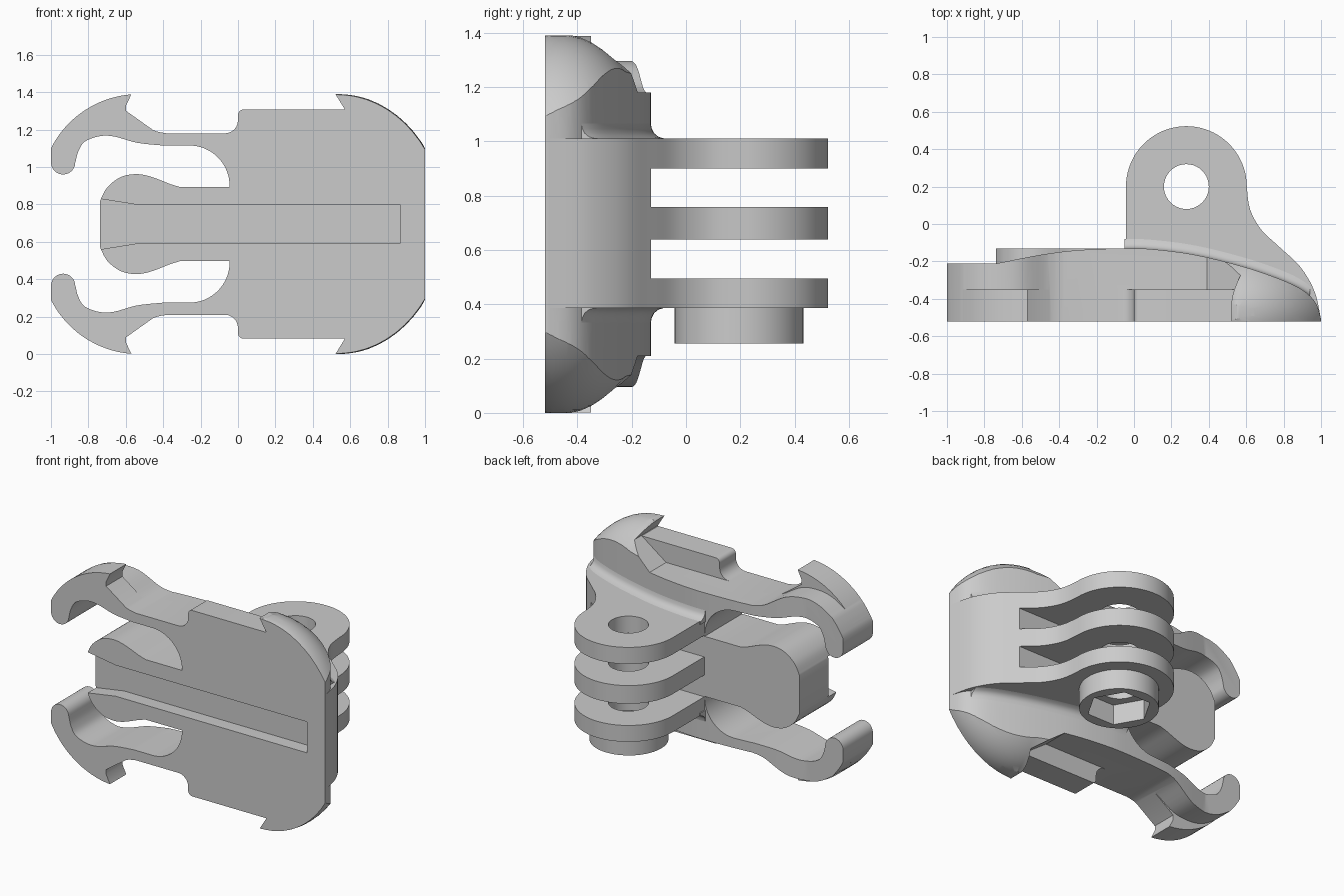
import bpy, bmesh, math
from mathutils import Vector

MID = 0.695      # height of the symmetry plane
FRONT = -0.52    # flat front face

if "Cube" in bpy.data.objects:
    bpy.data.objects.remove(bpy.data.objects["Cube"])

grey = bpy.data.materials.new("plain grey plastic")
grey.use_nodes = True
grey.diffuse_color = (0.6, 0.6, 0.6, 1)
grey.node_tree.nodes["Principled BSDF"].inputs["Base Color"].default_value = (0.6, 0.6, 0.6, 1)


def make(name, bm):
    bmesh.ops.recalc_face_normals(bm, faces=bm.faces)
    mesh = bpy.data.meshes.new(name)
    bm.to_mesh(mesh)
    bm.free()
    mesh.materials.append(grey)
    obj = bpy.data.objects.new(name, mesh)
    bpy.context.collection.objects.link(obj)
    return obj


def prism(name, pts, axis, lo, hi):
    """Extrude an outline: axis 'y' takes (x, z) points, axis 'z' takes (x, y)."""
    bm = bmesh.new()
    place = (lambda p, d: (p[0], d, p[1])) if axis == "y" else (lambda p, d: (p[0], p[1], d))
    face = bm.faces.new([bm.verts.new(place(p, lo)) for p in pts])
    new = bmesh.ops.extrude_face_region(bm, geom=[face])["geom"]
    shift = Vector((0, hi - lo, 0) if axis == "y" else (0, 0, hi - lo))
    bmesh.ops.translate(bm, vec=shift, verts=[v for v in new if isinstance(v, bmesh.types.BMVert)])
    return make(name, bm)


def arc(cx, cy, r, a0, a1, n=16):
    angles = [math.radians(a0 + (a1 - a0) * i / n) for i in range(n + 1)]
    return [(cx + r * math.cos(a), cy + r * math.sin(a)) for a in angles]


def smooth(pts, n=5):
    """Catmull-Rom curve through the points."""
    ext = [pts[0]] + pts + [pts[-1]]
    out = []
    for a, b, c, d in zip(ext, ext[1:], ext[2:], ext[3:]):
        for i in range(n):
            t = i / n
            out.append(tuple(0.5 * (2 * q + (r - p) * t + (2 * p - 5 * q + 4 * r - s) * t * t
                                    + (3 * q - p - 3 * r + s) * t ** 3)
                             for p, q, r, s in zip(a, b, c, d)))
    return out + [pts[-1]]


def flip(pts):
    return [(x, 2 * MID - z) for x, z in reversed(pts)]


def combine(obj, tool, operation):
    mod = obj.modifiers.new("combine", "BOOLEAN")
    mod.operation, mod.object, mod.solver = operation, tool, "EXACT"
    bpy.context.view_layer.objects.active = obj
    bpy.ops.object.modifier_apply(modifier=mod.name)
    bpy.data.objects.remove(tool)


# Plate with two spring arms: upper half outline, then its mirror image
gap = (arc(-0.26, 0.9, 0.215, 0, 90)
       + smooth([(-0.4, 1.115), (-0.54, 1.13), (-0.66, 1.163), (-0.74, 1.165),
                 (-0.82, 1.135), (-0.855, 1.08), (-0.87, 1.02)]))
tip = arc(-0.935, 1.025, 0.065, 0, -180, 12)
arm_back = smooth([(-0.92, 1.217), (-0.83, 1.272), (-0.73, 1.295), (-0.6, 1.28),
                   (-0.46, 1.2), (-0.38, 1.18)])
dome_edge = arc(0.53, 0.864, 0.526, 91, 26.7, 20)
half = (gap + tip + arc(-0.53, 0.864, 0.526, 153.3, 140, 4) + arm_back
        + [(0.39, 1.18), (0.57, 1.31)] + dome_edge)
body = prism("clip_body", half + flip(half), "y", FRONT, 0.0)

# Crowned back of the plate
ridge = smooth([(-0.73, -0.21), (-0.5, -0.165), (-0.3, -0.14), (-0.05, -0.13), (0.1, -0.135),
                (0.3, -0.16), (0.5, -0.205), (0.7, -0.265), (0.88, -0.34), (0.97, -0.42),
                (1.005, -0.53)])
crown = prism("crown_cutter", [(-1.1, -0.21)] + ridge + [(1.005, -0.6), (-1.1, -0.6)], "z", -0.1, 1.5)
combine(body, crown, "INTERSECT")

# Rounded end: half ellipsoid running into a widening tube
bm = bmesh.new()
bmesh.ops.create_uvsphere(bm, u_segments=64, v_segments=32, radius=1)
for v in bm.verts:
    tail = v.co.x < 0.001
    grow = 1.6 if tail else 1
    v.co = (0.53 + 0.58 * v.co.x - (2 if tail else 0),
            -0.47 + 0.42 * v.co.y * grow, MID + 0.697 * v.co.z * grow)
combine(body, make("dome_cutter", bm), "INTERSECT")

# Low side rails and low hook barbs on the arms
rail = arc(-0.07, 1.25, 0.07, -90, 0, 6) + arc(0.03, 1.278, 0.03, 180, 90, 5) + \
    [(0.6, 1.308), (0.6, 1.15), (-0.07, 1.15)]
barb = arc(-0.53, 0.864, 0.526, 148, 94.4, 14) + \
    [(-0.598, 1.33), (-0.598, 1.3), (-0.45, 1.195), (-0.5, 1.165), (-0.7, 1.2), (-0.9, 1.14)]
for outline, label in ((rail, "rail"), (barb, "barb")):
    for pts in (outline, flip(outline)):
        combine(body, prism(label, pts, "y", FRONT, -0.35), "UNION")

# Centre tongue
side = [(-0.02, 0.893), (-0.31, 0.893)] + \
    smooth([(-0.36, 0.908), (-0.47, 0.95), (-0.55, 0.962), (-0.63, 0.945), (-0.7, 0.89), (-0.737, 0.82)])
combine(body, prism("tongue", side + flip(side), "y", FRONT, -0.13), "UNION")

# Three-pronged hinge block
slope = smooth([(0.603, 0.2), (0.62, 0.08), (0.68, -0.03), (0.78, -0.125), (0.89, -0.23),
                (0.965, -0.36), (0.998, -0.5)])
hinge = prism("hinge", [(-0.045, -0.5)] + arc(0.28, 0.2, 0.323, 180, 0, 40) + slope[1:],
              "z", 0.387, 1.01)
for lo, hi in ((0.495, 0.638), (0.758, 0.9)):
    slot = [(-0.2, -0.128), (1.1, -0.128), (1.1, 0.7), (-0.2, 0.7)]
    combine(hinge, prism("slot_cutter", slot, "z", lo, hi), "DIFFERENCE")

# Collar with a hexagonal nut pocket, and the bolt hole
collar = prism("collar", arc(0.28, 0.195, 0.237, 0, 360, 48)[:-1], "z", 0.255, 0.4)
combine(hinge, collar, "UNION")
pocket = prism("pocket_cutter", arc(0.28, 0.195, 0.195, 0, 360, 6)[:-1], "z", 0.2, 0.388)
combine(hinge, pocket, "DIFFERENCE")
bolt = prism("bolt_cutter", arc(0.28, 0.2, 0.12, 0, 360, 40)[:-1], "z", 0.1, 1.2)
combine(hinge, bolt, "DIFFERENCE")
combine(body, hinge, "UNION")

# Groove along the front face, flaring at the tongue end
groove = [(-0.8, 0.84), (-0.53, 0.797), (0.868, 0.797)]
combine(body, prism("groove_cutter", groove + flip(groove), "y", FRONT - 0.1, FRONT + 0.09), "DIFFERENCE")

# Soft fillets where the hinge block meets the crowned back
section = [(-0.03, -0.02), (0.05, -0.02), (0.05, 0), (0.028, 0.007), (0.012, 0.02),
           (0.004, 0.036), (0, 0.055), (-0.03, 0.055)]
path = [p for p in ridge if -0.06 < p[0] < 0.95]
parts = [body]
for name, sign in (("upper_fillet", 1), ("lower_fillet", -1)):
    bm = bmesh.new()
    rings = [[bm.verts.new((x, y + dy, MID + sign * (0.315 + dz - (0.007 if sign < 0 else 0)))) for dy, dz in section]
             for x, y in path]
    for a, b in zip(rings, rings[1:]):
        for i in range(len(section)):
            bm.faces.new((a[i - 1], a[i], b[i], b[i - 1]))
    bm.faces.new(rings[0])
    bm.faces.new(rings[-1])
    parts.append(make(name, bm))

bpy.ops.object.select_all(action="DESELECT")
for obj in parts:
    obj.select_set(True)
bpy.context.view_layer.objects.active = body
bpy.ops.object.shade_smooth_by_angle(angle=math.radians(30))
